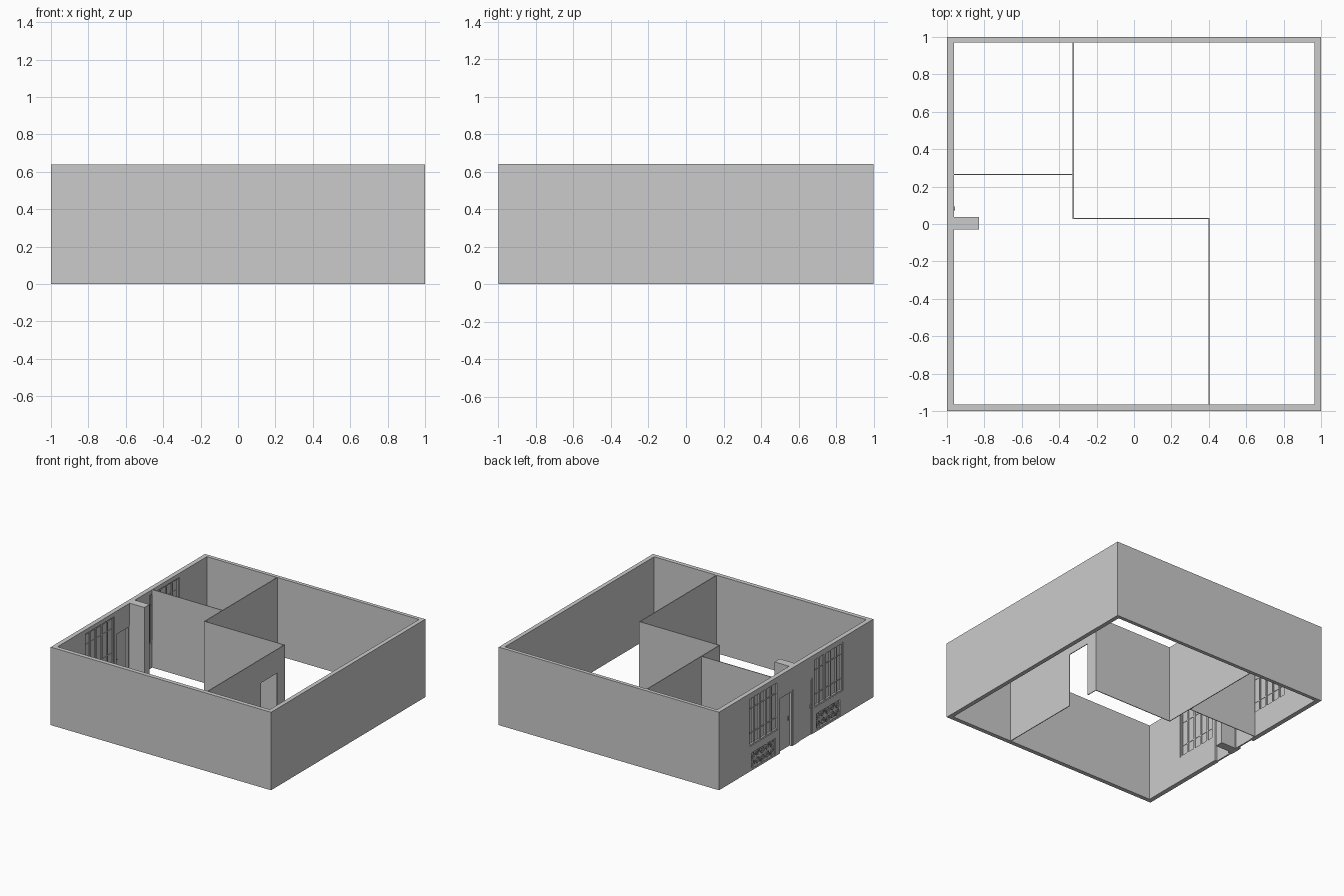
import bpy, bmesh, math

if "Cube" in bpy.data.objects:
    bpy.data.objects.remove(bpy.data.objects["Cube"])

H = 0.64          # wall height
OUT, INN = -1.0, -0.962   # faces of the street-side wall
MID = 0.004       # symmetry line of the street-side openings

grey = bpy.data.materials.new("plaster grey")
grey.diffuse_color = (0.6, 0.6, 0.6, 1)
grey.use_nodes = True
grey.node_tree.nodes["Principled BSDF"].inputs["Base Color"].default_value = grey.diffuse_color


def make(name, boxes):
    """One object made of boxes given as (x0, x1, y0, y1, z0, z1)."""
    bm = bmesh.new()
    for x0, x1, y0, y1, z0, z1 in boxes:
        geo = bmesh.ops.create_cube(bm, size=1)
        for v in geo["verts"]:
            v.co = (x0 + (v.co.x + 0.5) * (x1 - x0),
                    y0 + (v.co.y + 0.5) * (y1 - y0),
                    z0 + (v.co.z + 0.5) * (z1 - z0))
    me = bpy.data.meshes.new(name)
    bm.to_mesh(me)
    bm.free()
    me.materials.append(grey)
    ob = bpy.data.objects.new(name, me)
    bpy.context.collection.objects.link(ob)
    return ob


def cut(target, cutter):
    mod = target.modifiers.new("openings", "BOOLEAN")
    mod.operation, mod.solver, mod.object = "DIFFERENCE", "EXACT", cutter
    cutter.hide_render = True
    cutter.hide_viewport = True
    cutter.display_type = "WIRE"


def span(side, a, b):
    """Mirror an interval along y to one side of the symmetry line."""
    return tuple(sorted((MID + side * a, MID + side * b)))


# outer wall ring
walls = make("outer_walls", [(-1, 1, -1, 1, 0, H)])
room = make("room_cutter", [(INN, 0.965, -0.965, 0.97, -0.1, H + 0.1)])
cut(walls, room)

# window, door and grille openings in the street-side wall
WIN, DOOR, GRILLE = (0.23, 0.61), (0.04, 0.215), (0.265, 0.58)
WZ, DZ, GZ = (0.205, 0.605), (-0.05, 0.46), (0.015, 0.15)
holes = []
for s in (1, -1):
    holes.append((-1.1, -0.9) + span(s, *WIN) + WZ)
    holes.append((-1.1, -0.9) + span(s, *DOOR) + DZ)
    holes.append((-1.1, -0.985) + span(s, *GRILLE) + GZ)
cut(walls, make("opening_cutter", holes))

# pier between the two doors
make("door_pier", [(INN - 0.001, -0.83, -0.03, 0.037, 0, H)])

# thin inner partitions
T = 0.003
make("partition_back", [(-0.325 - T, -0.325 + T, 0.03 - T, 0.97, 0, H)])
make("partition_left", [(INN, -0.325 - T, 0.265 - T, 0.265 + T, 0, H)])
make("partition_middle", [(-0.325 + T, 0.4 + T, 0.03 - T, 0.03 + T, 0, H)])
D = (0.4 - T, 0.4 + T)
front = make("partition_front", [D + (-0.965, 0.03 - T, 0, H)])
cut(front, make("doorway_cutter", [(0.3, 0.5, -0.275, -0.065, -0.05, 0.445)]))

for s, label in ((1, "back"), (-1, "front")):
    # window: frame, five lights with mullions, transom, glass
    a, b = span(s, *WIN)
    z0, z1 = WZ
    f = 0.012
    x0, x1 = OUT + 0.002, INN - 0.006
    make("window_frame_" + label, [
        (x0, x1, a, a + f, z0, z1), (x0, x1, b - f, b, z0, z1),
        (x0, x1, a + f, b - f, z0, z0 + f), (x0, x1, a + f, b - f, z1 - f, z1)])
    step = (b - a) / 5
    bars = [(x0 + 0.003, x1 - 0.004, a + i * step - 0.007, a + i * step + 0.007,
             z0 + f, z1 - f) for i in range(1, 5)]
    for i in range(5):
        for z in (z0 + 0.10, z1 - 0.10):
            bars.append((x0 + 0.008, x1 - 0.008, a + i * step + 0.007,
                         a + (i + 1) * step - 0.007, z - 0.003, z + 0.003))
    make("window_bars_" + label, bars)
    make("window_glass_" + label, [(-0.983, -0.979, a + f, b - f, z0 + f, z1 - f)])

    # scrollwork grille below the window
    a, b = span(s, *GRILLE)
    z0, z1 = GZ
    cu = bpy.data.curves.new("grille_" + label, "CURVE")
    cu.dimensions = "3D"
    cu.bevel_depth, cu.bevel_resolution = 0.0035, 1
    w, h = (b - a) / 5, (z1 - z0) / 2
    for i in range(5):
        for j in range(2):
            turn = 1 if (i + j) % 2 else -1
            sp = cu.splines.new("POLY")
            sp.points.add(23)
            for k, p in enumerate(sp.points):
                t = k / 23
                r = 0.95 - 0.7 * t
                ang = turn * t * 3.2 * math.pi + j * math.pi
                p.co = (-0.991, a + w * (i + 0.5) + r * w / 2 * math.cos(ang),
                        z0 + h * (j + 0.5) + r * h / 2 * math.sin(ang), 1)
    cu.materials.append(grey)
    bpy.context.collection.objects.link(bpy.data.objects.new("grille_" + label, cu))
    e = 0.006
    make("grille_frame_" + label, [
        (-0.998, -0.984, a, a + e, z0, z1), (-0.998, -0.984, b - e, b, z0, z1),
        (-0.998, -0.984, a + e, b - e, z0, z0 + e),
        (-0.998, -0.984, a + e, b - e, z1 - e, z1)])

    # door: one leaf sits near the inner face, the other near the outer face
    a, b = span(s, *DOOR)
    c = 0.012
    x0, x1 = OUT + 0.002, INN - 0.002
    make("door_frame_" + label, [
        (x0, x1, a, a + c, 0, 0.46), (x0, x1, b - c, b, 0, 0.46),
        (x0, x1, a + c, b - c, 0.448, 0.46)])
    lx = -0.978 if s > 0 else -0.994
    make("door_leaf_" + label, [(lx, lx + 0.012, a + c, b - c, 0, 0.448)])
    # lever handles on both faces
    hy = 0.075 if s > 0 else -0.195
    parts = []
    for xa, xb in ((lx - 0.006, lx), (lx + 0.012, lx + 0.022)):
        parts += [(xa, xb, hy - 0.004, hy + 0.004, 0.215, 0.25),
                  (xa, xa + 0.004 if xa < lx else xb, hy + 0.004, hy + 0.018,
                   0.228, 0.236)]
    make("door_handle_" + label, parts)
